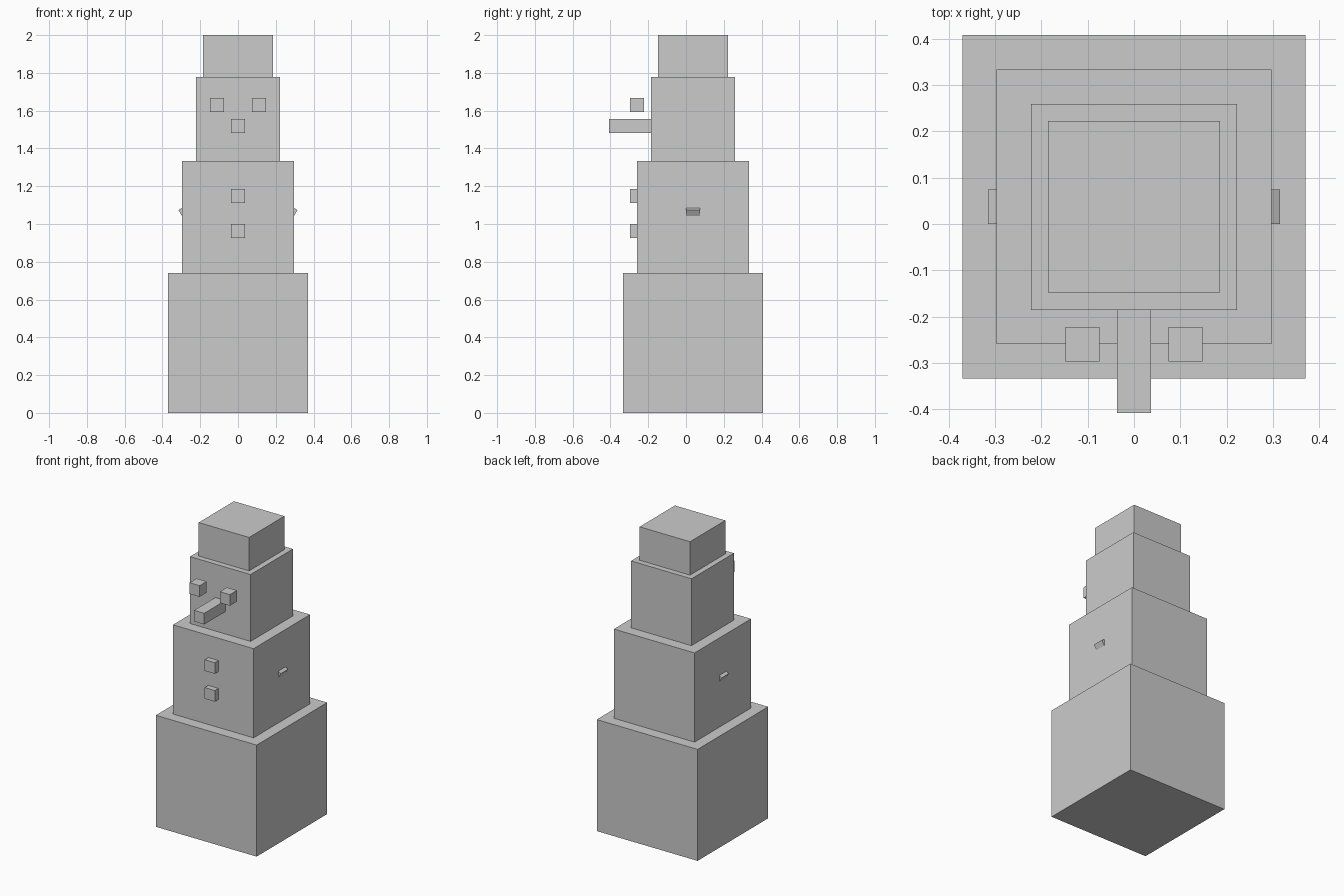
import bpy
import math
from mathutils import Matrix

if "Cube" in bpy.data.objects:
    bpy.data.objects.remove(bpy.data.objects["Cube"])

U = 2.0 / 54      # the model's grid unit
CY = U            # the stacked body sits slightly behind the origin

grey = bpy.data.materials.new("plain grey")
grey.diffuse_color = (0.6, 0.6, 0.6, 1)
grey.use_nodes = True
grey.node_tree.nodes["Principled BSDF"].inputs["Base Color"].default_value = grey.diffuse_color


def box(name, x, y, z):
    """Box from (min, max) ranges given in grid units."""
    ranges = (x, y, z)
    size = [(b - a) * U for a, b in ranges]
    mid = [(a + b) / 2 * U for a, b in ranges]
    bpy.ops.mesh.primitive_cube_add(size=1, location=mid)
    ob = bpy.context.object
    ob.name = name
    ob.data.transform(Matrix.Diagonal((*size, 1)))
    ob.data.materials.append(grey)
    return ob


# stacked body blocks: name, half width, bottom, top
for name, h, z0, z1 in (("base_block", 10, 0, 20), ("torso_block", 8, 20, 36),
                        ("head_block", 6, 36, 48), ("hat_block", 5, 48, 54)):
    box(name, (-h, h), (1 - h, 1 + h), (z0, z1))

# nose and chest buttons
box("nose", (-1, 1), (-11, -5), (40, 42))
for name, z in (("upper_button", 30), ("lower_button", 25)):
    box(name, (-1, 1), (-8, -6), (z, z + 2))

# eyes and arms on both sides
for side, s in (("left", -1), ("right", 1)):
    box(side + "_eye", (3 * s - 1, 3 * s + 1), (-8, -6), (43, 45))
    # arm slopes down and out, only the upper corner of its end shows
    arm = box(side + "_arm", (-6, 0), (0, 2), (-2, 0))
    mid = arm.location.copy()
    arm.data.transform(Matrix.Translation(mid))
    arm.data.transform(Matrix.Rotation(math.radians(30), 4, 'Y'))
    if s < 0:
        arm.data.transform(Matrix.Rotation(math.pi, 4, 'Z'))
        arm.data.transform(Matrix.Translation((0, 2 * U, 0)))
    arm.location = (s * 0.315, 0, 1.074)
